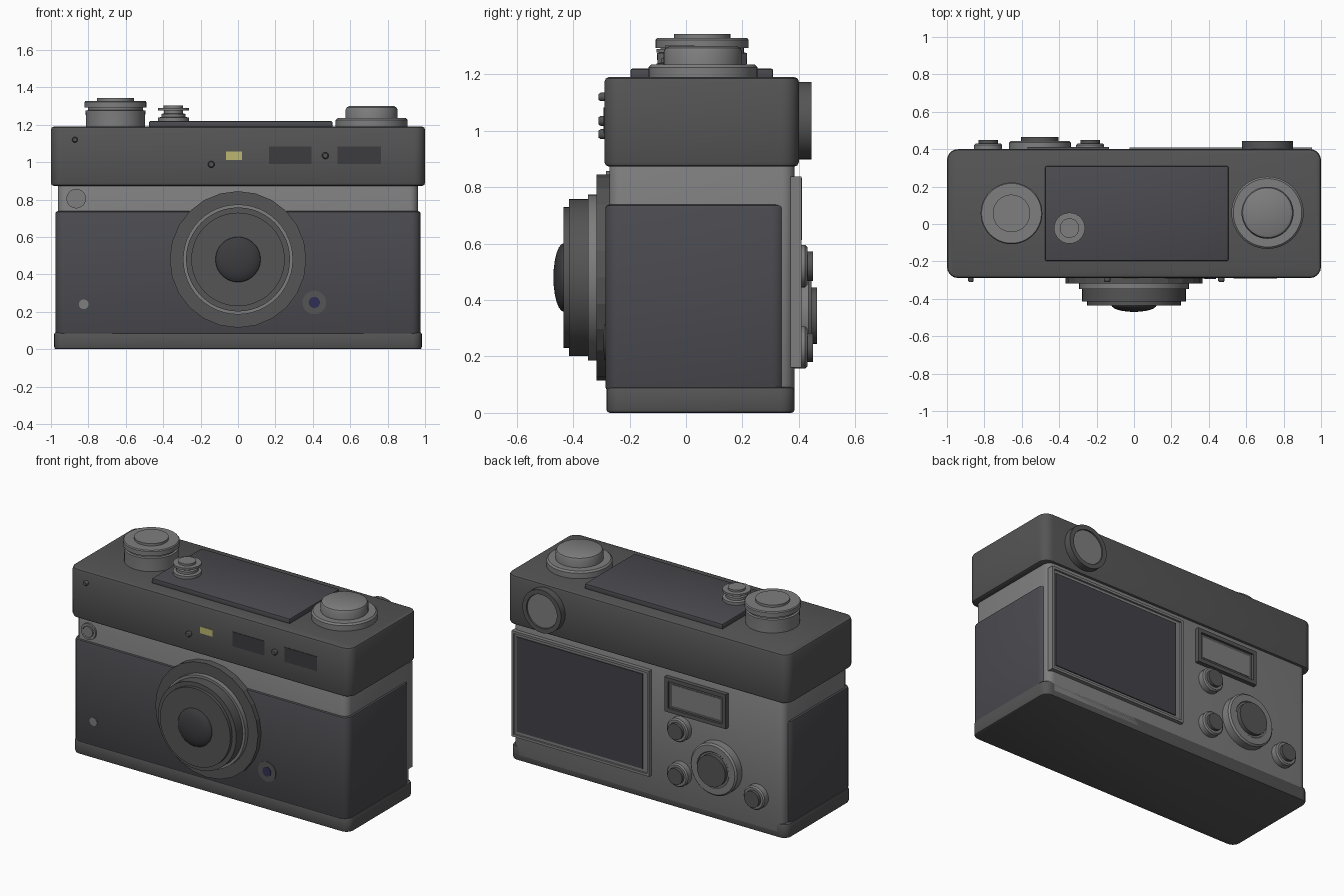
import bpy, bmesh, math
from mathutils import Matrix

if "Cube" in bpy.data.objects:
    bpy.data.objects.remove(bpy.data.objects["Cube"])


def material(name, r, g, b):
    m = bpy.data.materials.new(name)
    m.diffuse_color = (r, g, b, 1)
    m.use_nodes = True
    m.node_tree.nodes["Principled BSDF"].inputs["Base Color"].default_value = m.diffuse_color
    return m


SILVER = material("satin_metal", 0.21, 0.21, 0.21)
DARK = material("dark_metal", 0.09, 0.09, 0.09)
LEATHER = material("leatherette", 0.07, 0.07, 0.08)
GLASS = material("dark_glass", 0.045, 0.045, 0.05)
SCREEN = material("screen_glass", 0.055, 0.055, 0.065)
BLUE = material("blue_socket", 0.03, 0.03, 0.09)
YELLOW = material("yellow_window", 0.5, 0.47, 0.16)


def finish(bm, name, mat):
    bmesh.ops.recalc_face_normals(bm, faces=bm.faces)
    me = bpy.data.meshes.new(name)
    bm.to_mesh(me)
    bm.free()
    me.materials.append(mat)
    ob = bpy.data.objects.new(name, me)
    bpy.context.collection.objects.link(ob)
    return ob


def cube(x, y, z):
    bm = bmesh.new()
    size = [b - a for a, b in (x, y, z)]
    mid = [(a + b) / 2 for a, b in (x, y, z)]
    bmesh.ops.create_cube(bm, size=1, matrix=Matrix.Translation(mid) @ Matrix.Diagonal((*size, 1)))
    return bm


def box(name, x, y, z, mat, corner=0, edge=0):
    """Box from ranges, with rounded upright corners and a small edge bevel."""
    bm = cube(x, y, z)
    if corner:
        up = [e for e in bm.edges if abs(e.verts[0].co.z - e.verts[1].co.z) > 1e-4]
        bmesh.ops.bevel(bm, geom=up, offset=corner, segments=5, profile=0.5, affect='EDGES')
    if edge:
        sharp = [e for e in bm.edges if e.calc_face_angle(0) > math.radians(40)]
        bmesh.ops.bevel(bm, geom=sharp, offset=edge, segments=2, profile=0.5, affect='EDGES')
    return finish(bm, name, mat)


def frame(name, x, y, z, border, depth, mat):
    """Raised plate whose back (+y) face has a recess."""
    bm = cube(x, y, z)
    bm.normal_update()
    face = max(bm.faces, key=lambda f: f.calc_center_median().y)
    bmesh.ops.inset_individual(bm, faces=[face], thickness=border)
    ext = bmesh.ops.extrude_discrete_faces(bm, faces=[face])["faces"][0]
    bmesh.ops.translate(bm, vec=(0, -depth, 0), verts=ext.verts)
    return finish(bm, name, mat)


TURN = {"up": 0, "front": math.pi / 2, "back": -math.pi / 2}


def lathe(name, profile, loc, facing, mat, n=48):
    """Turn a (radius, height) profile around the facing axis."""
    bm = bmesh.new()
    rings = []
    for r, h in profile:
        rings.append([bm.verts.new((r * math.cos(2 * math.pi * i / n),
                                    r * math.sin(2 * math.pi * i / n), h)) for i in range(n)])
    for a, b in zip(rings, rings[1:]):
        for i in range(n):
            j = (i + 1) % n
            bm.faces.new((a[i], a[j], b[j], b[i]))
    bm.faces.new(rings[0])
    bm.faces.new(rings[-1])
    bmesh.ops.transform(bm, verts=bm.verts,
                        matrix=Matrix.Translation(loc) @ Matrix.Rotation(TURN[facing], 4, 'X'))
    return finish(bm, name, mat)


# Main shells
box("body_core", (-.962, .962), (-.272, .385), (.03, .9), SILVER, .045, .008)
box("leather_wrap", (-.976, .976), (-.286, .355), (.08, .738), LEATHER, .05, .012)
box("base_plate", (-.983, .983), (-.282, .385), (0, .092), DARK, .05, .012)
box("top_cover", (-1, 1), (-.289, .4), (.873, 1.19), DARK, .06, .016)
box("top_panel", (-.475, .505), (-.197, .309), (1.18, 1.22), LEATHER, 0, .007)

# Lens: mount, barrel rings and domed glass
LC = (0, 0, .48)
lathe("lens_mount", [(.365, .26), (.365, .318)], LC, "front", DARK, 24)
lathe("lens_ring", [(.294, .30), (.294, .348)], LC, "front", SILVER)
lathe("lens_barrel", [(.278, .33), (.278, .415), (.25, .415), (.25, .435), (.235, .435)],
      LC, "front", DARK)
dome = [(.122 * math.cos(t), .432 + .038 * math.sin(t))
        for t in [math.radians(a) for a in (0, 15, 30, 45, 60, 75, 88)]]
lathe("lens_glass", [(.122, .42)] + dome, LC, "front", GLASS)

# Front windows and small fittings
for i, (a, b) in enumerate(((.165, .392), (.533, .765))):
    box(f"finder_window_{i}", (a, b), (-.292, -.27), (.99, 1.083), GLASS)
box("yellow_window", (-.065, .022), (-.292, -.27), (1.013, 1.056), YELLOW)
for i, (x, z, r) in enumerate(((-.872, 1.12, .015), (-.143, .988, .018), (.467, 1.035, .018))):
    lathe(f"front_pin_{i}", [(r, .27), (r, .302), (r * .7, .31)], (x, 0, z), "front", DARK, 20)
lathe("front_button_ring", [(.052, .26), (.052, .284), (.038, .284), (.038, .28)],
      (-.865, 0, .805), "front", SILVER, 32)
lathe("front_button", [(.034, .26), (.034, .288)], (-.865, 0, .805), "front", SILVER, 32)
lathe("front_lamp", [(.026, .27), (.026, .29)], (-.825, 0, .24), "front", SILVER, 24)
lathe("sync_collar", [(.063, .27), (.063, .29)], (.408, 0, .25), "front", DARK, 32)
lathe("sync_socket", [(.03, .27), (.03, .293)], (.408, 0, .25), "front", BLUE, 24)

# Top controls
lathe("left_dial", [(.158, 1.18), (.158, 1.23), (.16, 1.275), (.148, 1.278), (.148, 1.293),
                    (.165, 1.293), (.165, 1.322), (.16, 1.328), (.1, 1.328), (.1, 1.343)],
      (-.655, .057, 0), "up", SILVER)
lathe("right_dial_base", [(.193, 1.18), (.193, 1.225), (.183, 1.235)],
      (.714, .06, 0), "up", SILVER)
lathe("right_dial", [(.139, 1.22), (.139, 1.28), (.133, 1.293), (.12, 1.3)],
      (.714, .06, 0), "up", SILVER)
lathe("shutter_button", [(.083, 1.2), (.083, 1.238), (.065, 1.242), (.065, 1.258), (.05, 1.26),
                         (.05, 1.277), (.083, 1.277), (.083, 1.29), (.052, 1.29), (.052, 1.303)],
      (-.345, -.022, 0), "up", SILVER, 32)

# Eyepiece
EC = (.714, 0, 1.036)
lathe("eyepiece", [(.137, .38), (.137, .444), (.108, .444), (.106, .434)], EC, "back", DARK)
lathe("eyepiece_glass", [(.106, .41), (.106, .437)], EC, "back", SILVER)

# Rear screens
frame("screen_frame", (-.025, .952), (.37, .41), (.16, .838), .022, .012, SILVER)
box("screen", (.025, .922), (.38, .404), (.195, .803), SCREEN)
frame("small_display_frame", (-.57, -.135), (.37, .412), (.612, .833), .035, .014, DARK)
box("small_display", (-.525, -.18), (.38, .401), (.655, .79), SILVER)

# Rear dial and buttons
DC = (-.503, 0, .345)
lathe("rear_dial", [(.165, .37), (.165, .435), (.155, .445), (.115, .445), (.11, .44)],
      DC, "back", SILVER)
lathe("rear_dial_centre", [(.1, .42), (.1, .465)], DC, "back", DARK)
for i, (x, z) in enumerate(((-.235, .52), (-.235, .232), (-.78, .232))):
    lathe(f"rear_button_ring_{i}", [(.075, .37), (.075, .422), (.067, .43)],
          (x, 0, z), "back", SILVER, 32)
    lathe(f"rear_button_{i}", [(.052, .41), (.052, .45)], (x, 0, z), "back", DARK, 32)

# Smooth shading with crisp edges
bpy.ops.object.select_all(action='SELECT')
bpy.context.view_layer.objects.active = bpy.data.objects["body_core"]
bpy.ops.object.shade_smooth_by_angle(angle=math.radians(30))
bpy.data.objects["lens_mount"].data.shade_flat()
